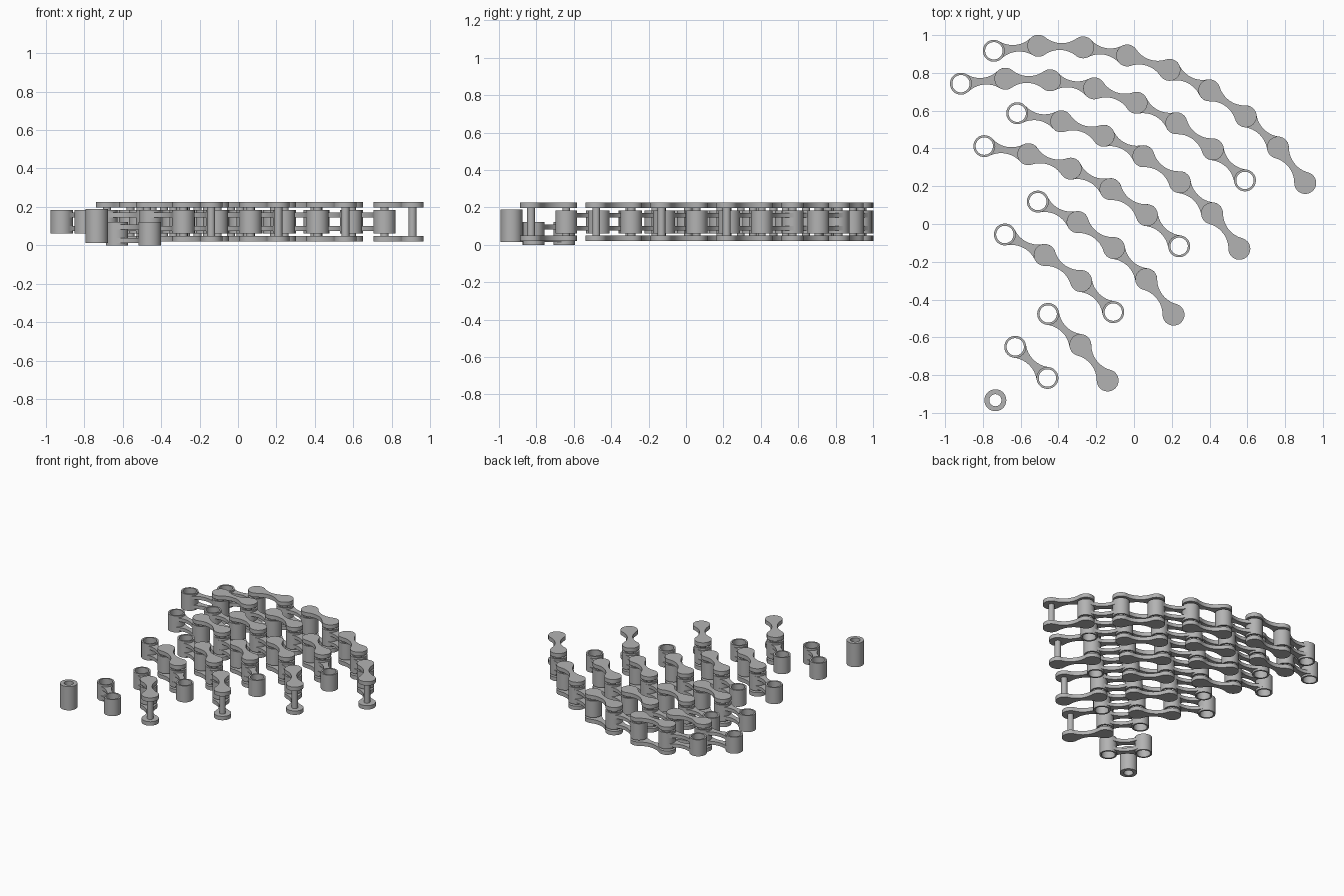
import bpy, bmesh
from math import sin, cos, radians, atan2, pi
from mathutils import Vector, Matrix

if "Cube" in bpy.data.objects:
    bpy.data.objects.remove(bpy.data.objects["Cube"], do_unlink=True)

PITCH, R, WAIST, BORE, PIN = 0.237, 0.058, 0.018, 0.046, 0.021
HALF = PITCH / 2

steel = bpy.data.materials.new("steel_grey")
steel.use_nodes = True
steel.diffuse_color = (0.45, 0.45, 0.45, 1)
steel.node_tree.nodes["Principled BSDF"].inputs["Base Color"].default_value = (0.45, 0.45, 0.45, 1)


def arc(cx, cy, r, a0, a1, n):
    return [(cx + r * cos(a0 + (a1 - a0) * i / n), cy + r * sin(a0 + (a1 - a0) * i / n))
            for i in range(n + 1)]


def plate_outline(closed_ends):
    """Waisted plate: rounded ends, or only the neck ending inside the roller walls."""
    d = R - WAIST
    c = (HALF ** 2 - d ** 2) / (2 * d)      # centre height of the concave side
    side = c - WAIST
    t = atan2(c, HALF)
    top = arc(0, c, side, -t, t - pi, 12)   # right to left along the upper edge
    low = arc(0, -c, side, pi - t, t, 12)   # left to right along the lower edge
    if closed_ends:
        left = arc(-HALF, 0, R, t, 2 * pi - t, 24)[1:-1]
        right = arc(HALF, 0, R, t - pi, pi - t, 24)[1:-1]
    else:
        left = arc(-HALF, 0, R - 0.006, t, -t, 8)
        right = arc(HALF, 0, R - 0.006, pi + t, pi - t, 8)
    return top + left + low + right


def prism(bm, pts, z0, z1):
    lo = [bm.verts.new((x, y, z0)) for x, y in pts]
    hi = [bm.verts.new((x, y, z1)) for x, y in pts]
    n = len(pts)
    bm.faces.new(lo[::-1])
    bm.faces.new(hi)
    for i in range(n):
        j = (i + 1) % n
        bm.faces.new((lo[i], lo[j], hi[j], hi[i]))


def tube(bm, x, outer, inner, z0, z1, n=36):
    rings = []
    for r, z in ((outer, z0), (outer, z1), (inner, z1), (inner, z0)):
        rings.append([bm.verts.new((px, py, z)) for px, py in arc(x, 0, r, 0, 2 * pi, n)[:-1]])
    for a, b in zip(rings, rings[1:] + rings[:1]):
        for i in range(n):
            j = (i + 1) % n
            bm.faces.new((a[i], a[j], b[j], b[i]))


def finish(bm, name):
    bmesh.ops.recalc_face_normals(bm, faces=bm.faces)
    mesh = bpy.data.meshes.new(name)
    bm.to_mesh(mesh)
    bm.free()
    mesh.materials.append(steel)
    obj = bpy.data.objects.new(name, mesh)
    bpy.context.collection.objects.link(obj)
    bpy.ops.object.select_all(action="DESELECT")
    obj.select_set(True)
    bpy.context.view_layer.objects.active = obj
    bpy.ops.object.shade_smooth_by_angle(angle=radians(35))
    return obj


# Roller link: two hollow rollers joined by two neck plates
bm = bmesh.new()
for x in (-HALF, HALF):
    tube(bm, x, R, BORE, 0, 0.122)
for z in (0.014, 0.083):
    prism(bm, plate_outline(False), z, z + 0.025)
roller_link = finish(bm, "roller_link")

# Pin link: two full plates joined by two pins
bm = bmesh.new()
for z in (0.02, 0.197):
    prism(bm, plate_outline(True), z, z + 0.029)
for x in (-HALF, HALF):
    prism(bm, arc(x, 0, PIN, 0, 2 * pi, 24)[:-1], 0.049, 0.197)
pin_link = finish(bm, "pin_link")

# Single loose bushing
bm = bmesh.new()
tube(bm, 0, R, 0.032, 0, 0.176)
finish(bm, "loose_bushing").location = (-0.734, -0.933, 0.014)

# Joints of the longest chain, each link turned a little further
joints = [Vector((-0.742, 0.917, 0))]
angles = [radians(6.4 - 8.4 * k) for k in range(8)]
for a in angles:
    joints.append(joints[-1] + Vector((cos(a), sin(a), 0)) * PITCH)

# Eight rows, each one link shorter than the last
used = set()
for row in range(8):
    first = row // 2 * 2
    last = 8 - row % 2
    for k in range(first, last):
        base = pin_link if k % 2 else roller_link
        obj = base
        if base.name in used:
            obj = base.copy()
            bpy.context.collection.objects.link(obj)
        used.add(base.name)
        place = (joints[k] + joints[k + 1]) / 2 + Vector((-0.1743, -0.1743, 0)) * row
        if base is roller_link:
            place.z = 0 if row == 7 else 0.062
        obj.location = place
        obj.rotation_euler.z = angles[k]
